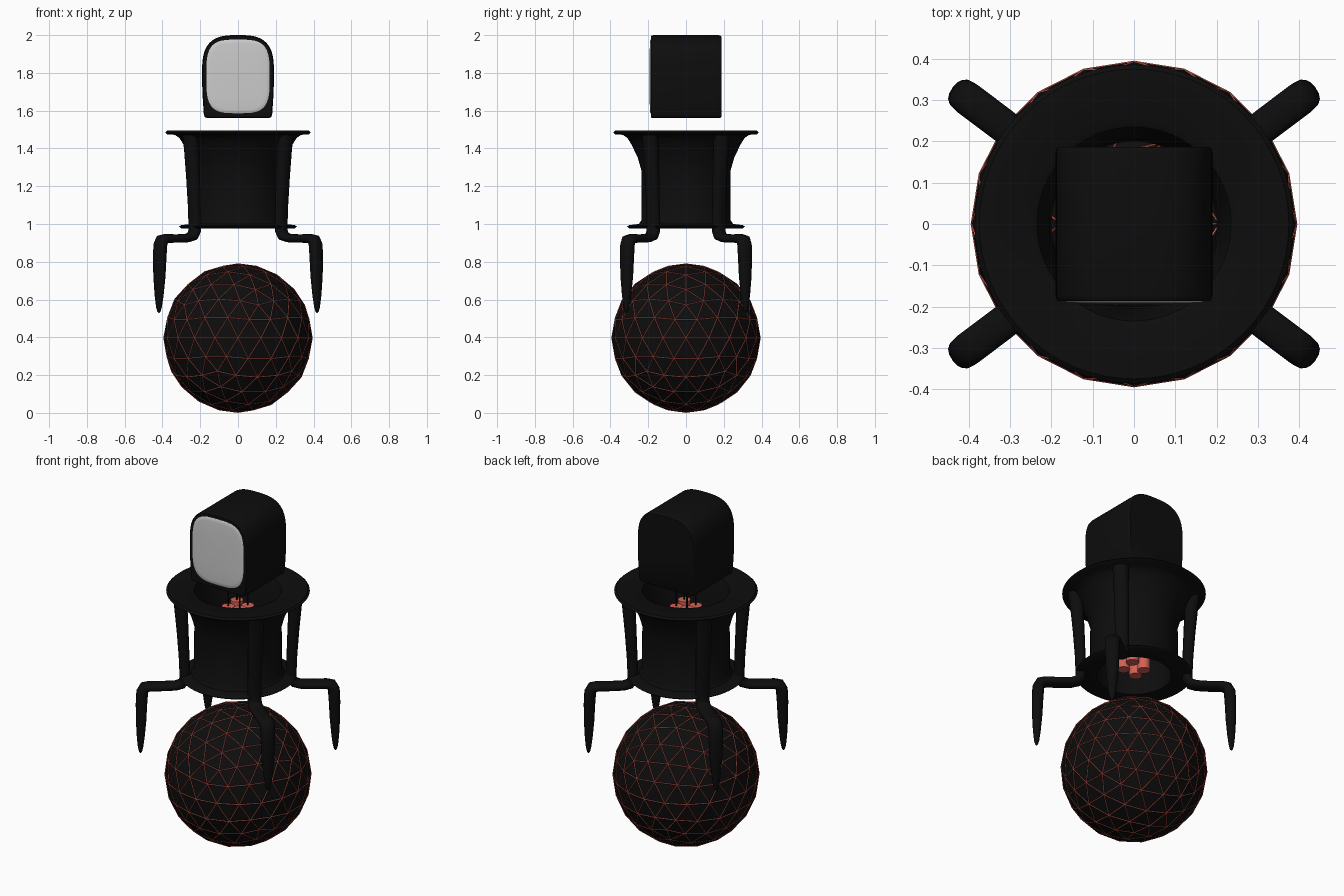
import bpy, math
from math import sin, cos, pi, copysign

if "Cube" in bpy.data.objects:
    bpy.data.objects.remove(bpy.data.objects["Cube"])


def material(name, rgb):
    m = bpy.data.materials.new(name)
    m.diffuse_color = (*rgb, 1)
    m.use_nodes = True
    m.node_tree.nodes["Principled BSDF"].inputs["Base Color"].default_value = m.diffuse_color
    return m


BLACK = material("black", (0.004, 0.004, 0.004))
RED = material("red", (0.65, 0.12, 0.09))


def loft(name, rings, mat=None, closed=False, angle=40):
    """Skin a list of equal-length rings; cap the ends unless closed on itself."""
    n = len(rings[0])
    verts = [p for r in rings for p in r]
    faces = []
    count = len(rings)
    for i in range(count if closed else count - 1):
        a, b = i * n, ((i + 1) % count) * n
        faces += [(a + k, a + (k + 1) % n, b + (k + 1) % n, b + k) for k in range(n)]
    if not closed:
        faces += [tuple(reversed(range(n))), tuple(range((count - 1) * n, count * n))]
    me = bpy.data.meshes.new(name)
    me.from_pydata(verts, [], faces)
    ob = bpy.data.objects.new(name, me)
    bpy.context.collection.objects.link(ob)
    if mat:
        me.materials.append(mat)
    bpy.ops.object.select_all(action='DESELECT')
    ob.select_set(True)
    bpy.context.view_layer.objects.active = ob
    bpy.ops.object.mode_set(mode='EDIT')
    bpy.ops.mesh.select_all(action='SELECT')
    bpy.ops.mesh.normals_make_consistent(inside=False)
    bpy.ops.object.mode_set(mode='OBJECT')
    bpy.ops.object.shade_smooth_by_angle(angle=math.radians(angle))
    return ob


def circle(r, z, n=64, cx=0, cy=0):
    return [(cx + r * cos(2 * pi * k / n), cy + r * sin(2 * pi * k / n), z) for k in range(n)]


def superellipse(t, a, b, e):
    c, s = cos(t), sin(t)
    return (copysign(a * abs(c) ** (2 / e), c), copysign(b * abs(s) ** (2 / e), s))


# Faceted ball with a thin red wire cage along its edges
for name, mat in (("ball", BLACK), ("ball_edge_lines", RED)):
    bpy.ops.mesh.primitive_ico_sphere_add(subdivisions=3, radius=0.393, location=(0, 0, 0.396))
    ob = bpy.context.object
    ob.name = name
    ob.data.materials.append(mat)
wire = ob.modifiers.new("wire", 'WIREFRAME')
wire.thickness = 0.005

# Hollow flanged body
profile = [(0.20, 0.977), (0.30, 0.977), (0.312, 0.986), (0.30, 0.994), (0.25, 1.0),
           (0.236, 1.02), (0.235, 1.28), (0.255, 1.35), (0.288, 1.42), (0.31, 1.455),
           (0.335, 1.472), (0.375, 1.475), (0.386, 1.484), (0.375, 1.494),
           (0.25, 1.496), (0.235, 1.488), (0.225, 1.46), (0.205, 1.35), (0.20, 1.2)]
loft("body", [circle(r, z) for r, z in profile], BLACK, closed=True)

# Red cylinders and short black wires inside the body
for i, (x, y) in enumerate([(-.04, -.035), (.04, -.04), (.04, .035), (-.035, .04)]):
    lo, hi = 1.005 + 0.012 * (i % 3), 1.395 + 0.01 * (i % 2)
    loft(f"inner_cylinder_{i}", [circle(.034, lo, 20, x, y), circle(.034, hi, 20, x, y)], RED)
    loft(f"inner_wire_{i}", [circle(.005, hi, 8, x, y), circle(.005, 1.475, 8, x, y)], BLACK)

# Legs: radial distance, height, radial half-thickness, sideways half-width
path = [(.315, 1.475, .040, .045), (.308, 1.40, .036, .042), (.298, 1.25, .032, .040),
        (.290, 1.10, .029, .038), (.286, 1.00, .029, .038), (.288, .962, .028, .038),
        (.302, .936, .026, .039), (.335, .926, .023, .040), (.41, .923, .022, .041),
        (.475, .924, .024, .041), (.503, .916, .030, .041), (.515, .89, .032, .040),
        (.519, .82, .031, .039), (.521, .72, .028, .035), (.523, .62, .021, .025),
        (.524, .56, .014, .016), (.524, .537, .008, .009), (.524, .530, .002, .002)]


def leg(name, ang):
    rings = []
    for i, (r, z, t, w) in enumerate(path):
        p, q = path[max(i - 1, 0)], path[min(i + 1, len(path) - 1)]
        dr, dz = q[0] - p[0], q[1] - p[1]
        d = math.hypot(dr, dz)
        ring = []
        for k in range(16):
            u, v = superellipse(2 * pi * k / 16, t, w, 2.3)
            rr, zz = r - u * dz / d, z + u * dr / d
            ring.append((rr * cos(ang) - v * sin(ang), rr * sin(ang) + v * cos(ang), zz))
        rings.append(ring)
    loft(name, rings, BLACK, angle=60)


A = math.radians(37)
for name, ang in (("leg_back_right", A), ("leg_back_left", pi - A),
                  ("leg_front_left", pi + A), ("leg_front_right", -A)):
    leg(name, ang)

# Head: arched outline, softly tapered at the bottom, extruded front to back
arch = [superellipse(pi * k / 32, .19, .2, 3) for k in range(33)]
half = [(.189, -.10), (.181, -.22), (.176, -.234), (.162, -.24)]
outline = arch + [(-x, z) for x, z in half] + half[::-1]


def head_ring(y, s):
    return [(x * s, y, 1.8 + (z + .02) * s - .02) for x, z in outline]


loft("head", [head_ring(y, s) for y, s in
              ((-.186, .965), (-.186, .975), (-.182, .99), (-.172, 1),
               (.172, 1), (.182, .99), (.187, .965))], BLACK)

# Slightly domed screen
loft("screen", [[(x * s, y, 1.781 + z * s) for x, z in
                 (superellipse(2 * pi * k / 64, .168, .195, 3.6) for k in range(64))]
                for y, s in ((-.178, 1), (-.187, 1), (-.1895, .98), (-.191, .9),
                             (-.193, .6), (-.194, .2), (-.194, .02))])
